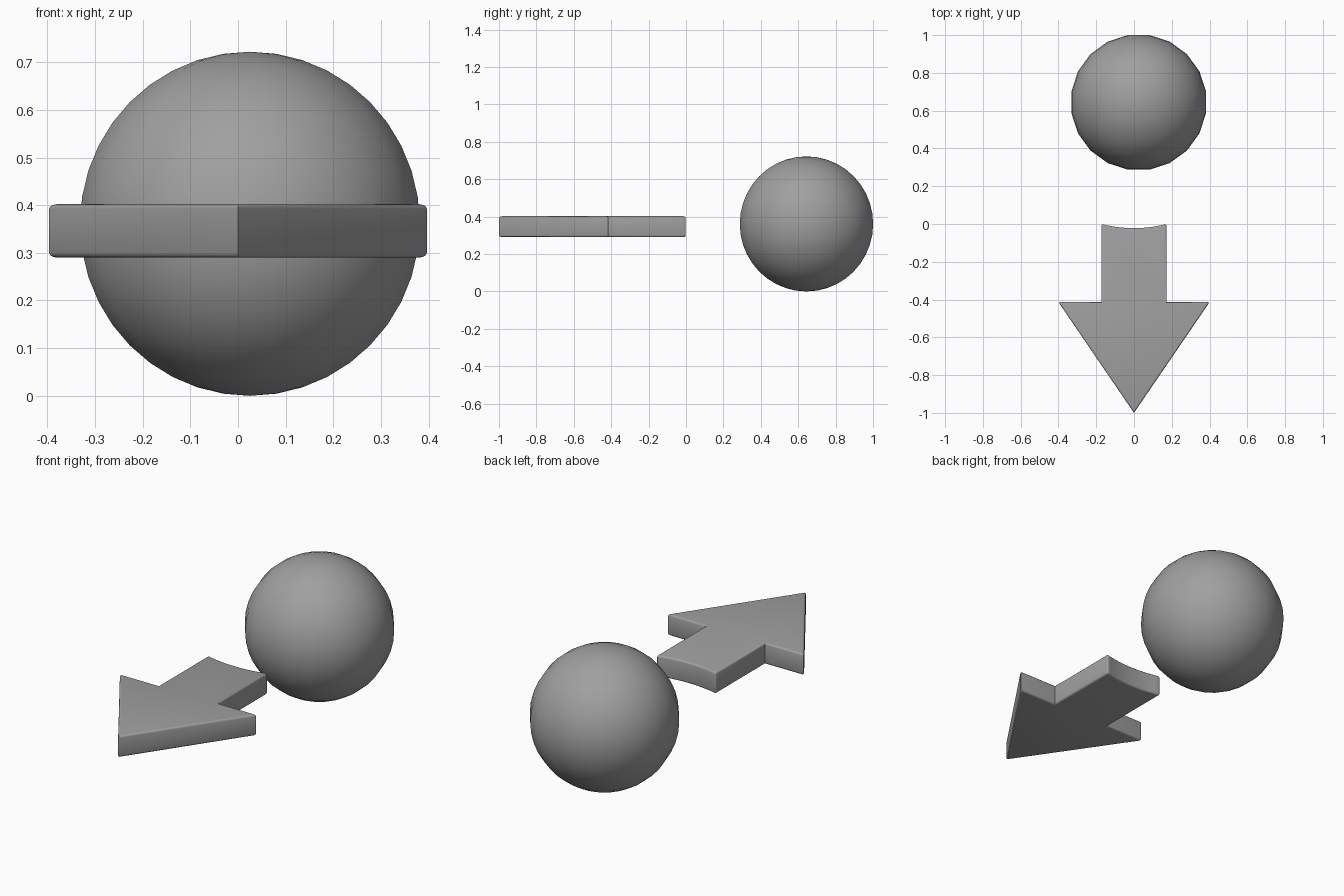
import bpy, bmesh, math

cube = bpy.data.objects.get("Cube")
if cube:
    bpy.data.objects.remove(cube, do_unlink=True)

# Single plain grey material
grey = bpy.data.materials.new("plain_grey")
grey.use_nodes = True
colour = (0.35, 0.35, 0.35, 1)
grey.diffuse_color = colour
grey.node_tree.nodes["Principled BSDF"].inputs["Base Color"].default_value = colour


def finish(bm, name, location, angle):
    mesh = bpy.data.meshes.new(name)
    bm.normal_update()
    bm.to_mesh(mesh)
    bm.free()
    mesh.materials.append(grey)
    obj = bpy.data.objects.new(name, mesh)
    obj.location = location
    bpy.context.collection.objects.link(obj)
    bpy.ops.object.select_all(action='DESELECT')
    obj.select_set(True)
    bpy.context.view_layer.objects.active = obj
    bpy.ops.object.shade_smooth_by_angle(angle=math.radians(angle))
    return obj


# Ball, with flat sides of its outline facing the axes
SIDES = 20
bm = bmesh.new()
bmesh.ops.create_uvsphere(bm, u_segments=SIDES, v_segments=SIDES, radius=0.361)
for v in bm.verts:
    a = math.pi / SIDES
    v.co.x, v.co.y = (v.co.x * math.cos(a) - v.co.y * math.sin(a),
                      v.co.x * math.sin(a) + v.co.y * math.cos(a))
finish(bm, "ball", (0.025, 0.644, 0.361), 40)

# Arrow outline: head, shaft and hollow back end
THICK = 0.112
SHAFT, HEAD, NECK, TIP, HOLLOW = 0.173, 0.4, -0.414, -1.0, 0.022
STEPS = 12
outline = [(0, TIP), (HEAD, NECK), (SHAFT, NECK)]
for i in range(STEPS + 1):
    t = 1 - 2 * i / STEPS
    outline.append((SHAFT * t, HOLLOW * (t * t - 1)))
outline += [(-SHAFT, NECK), (-HEAD, NECK)]

bm = bmesh.new()
base = bm.faces.new([bm.verts.new((x, y, 0)) for x, y in outline])
top = bmesh.ops.extrude_face_region(bm, geom=[base])["geom"]
bmesh.ops.translate(bm, vec=(0, 0, THICK),
                    verts=[g for g in top if isinstance(g, bmesh.types.BMVert)])
bmesh.ops.recalc_face_normals(bm, faces=bm.faces)

# Soften the rims and outer corners, keeping the point sharp
soft = [e for e in bm.edges
        if e.calc_face_angle_signed() > math.radians(30)
        and not all(v.co.y < TIP + 0.01 for v in e.verts)]
bmesh.ops.bevel(bm, geom=soft, offset=0.01, segments=3, profile=0.5,
                affect='EDGES', clamp_overlap=True)
finish(bm, "arrow", (0, 0, 0.29), 40)
